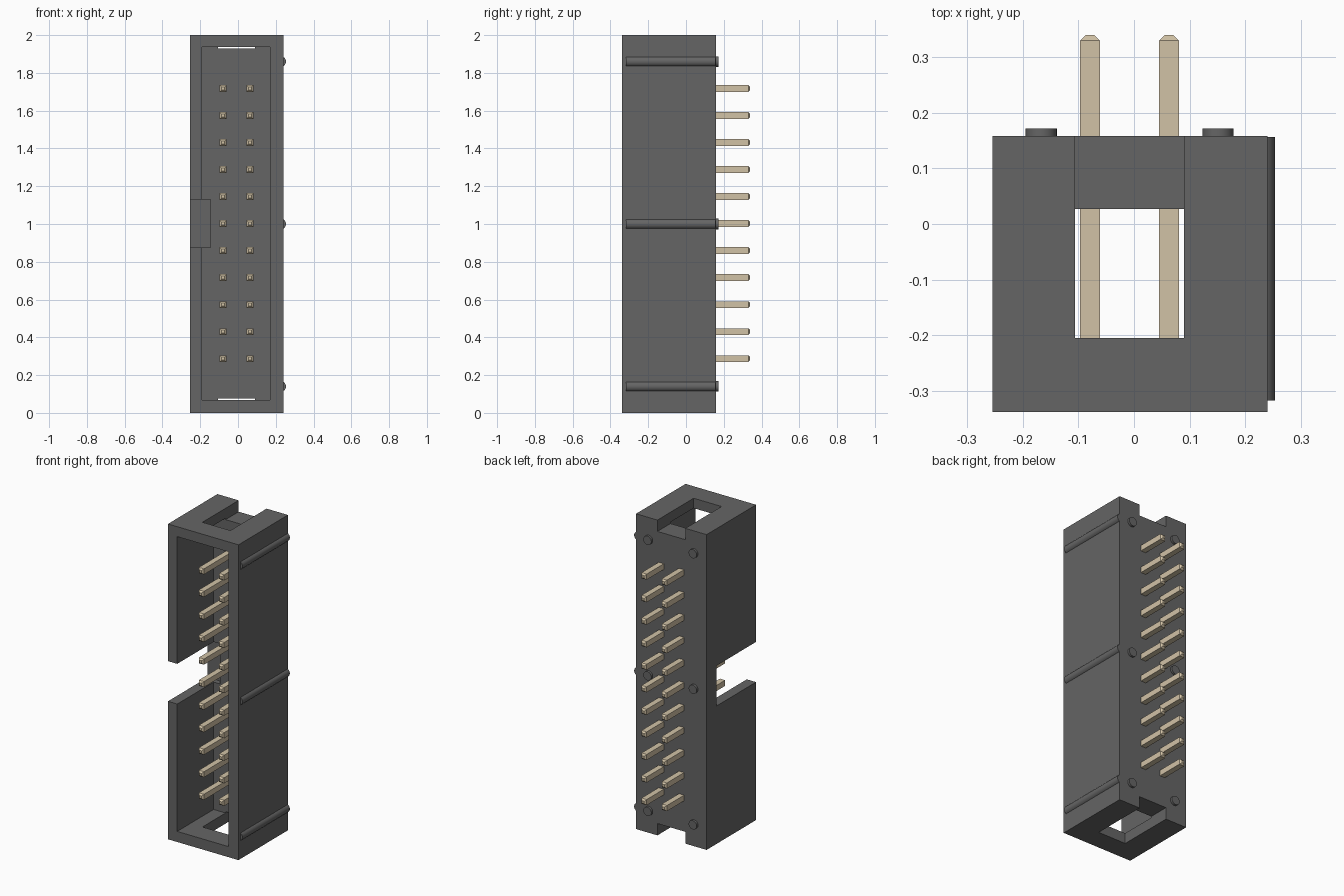
import bpy, bmesh, math
from mathutils import Matrix

if "Cube" in bpy.data.objects:
    bpy.data.objects.remove(bpy.data.objects["Cube"])


def material(name, rgb):
    m = bpy.data.materials.new(name)
    m.diffuse_color = (*rgb, 1)
    m.use_nodes = True
    m.node_tree.nodes["Principled BSDF"].inputs["Base Color"].default_value = m.diffuse_color
    return m


dark = material("dark_plastic", (0.13, 0.13, 0.13))
tan = material("plated_metal", (0.64, 0.54, 0.38))


def finish(name, bm, mat):
    bmesh.ops.recalc_face_normals(bm, faces=bm.faces)
    me = bpy.data.meshes.new(name)
    bm.to_mesh(me)
    bm.free()
    ob = bpy.data.objects.new(name, me)
    bpy.context.collection.objects.link(ob)
    me.materials.append(mat)
    return ob


def box(name, x, y, z, mat=dark):
    bm = bmesh.new()
    bmesh.ops.create_cube(bm, size=1)
    for v in bm.verts:
        v.co = [r[0] if c < 0 else r[1] for c, r in zip(v.co, (x, y, z))]
    return finish(name, bm, mat)


def rod(name, x, z, y0, y1, r=0.028):
    bm = bmesh.new()
    rot = Matrix.Translation((x, (y0 + y1) / 2, z)) @ Matrix.Rotation(math.pi / 2, 4, 'X')
    bmesh.ops.create_cone(bm, cap_ends=True, segments=32, radius1=r, radius2=r,
                          depth=y1 - y0, matrix=rot)
    ob = finish(name, bm, dark)
    bpy.ops.object.select_all(action='DESELECT')
    ob.select_set(True)
    bpy.context.view_layer.objects.active = ob
    bpy.ops.object.shade_smooth_by_angle(angle=math.radians(30))
    return ob


def pin(name, x, z):
    # square bar with a short taper at both ends
    bm = bmesh.new()
    rings = []
    for y, h in ((-0.264, 0.008), (-0.254, 0.018), (0.33, 0.018), (0.34, 0.008)):
        rings.append([bm.verts.new((x + a * h, y, z + b * h))
                      for a, b in ((-1, -1), (1, -1), (1, 1), (-1, 1))])
    for p, q in zip(rings, rings[1:]):
        for i in range(4):
            j = (i + 1) % 4
            bm.faces.new((p[i], p[j], q[j], q[i]))
    bm.faces.new(rings[0])
    bm.faces.new(rings[-1])
    return finish(name, bm, tan)


# Housing with open front, keyed side slot and end windows
housing = box("housing", (-0.255, 0.24), (-0.338, 0.158), (0, 2))
cutters = [
    box("cavity_cutter", (-0.19, 0.17), (-0.5, 0.027), (0.067, 1.937)),
    box("key_slot_cutter", (-0.4, -0.145), (-0.6, 0.06), (0.875, 1.13)),
    box("top_window_cutter", (-0.106, 0.09), (-0.205, 0.3), (1.928, 2.2)),
    box("bottom_window_cutter", (-0.106, 0.09), (-0.205, 0.3), (-0.2, 0.075)),
]
for c in cutters:
    c.hide_render = True
    mod = housing.modifiers.new(c.name, 'BOOLEAN')
    mod.operation = 'DIFFERENCE'
    mod.solver = 'EXACT'
    mod.object = c
    bpy.ops.object.select_all(action='DESELECT')
    bpy.context.view_layer.objects.active = housing
    housing.select_set(True)
    bpy.ops.object.modifier_apply(modifier=mod.name)
for c in cutters:
    bpy.data.objects.remove(c)

# Side ribs and rear standoff pegs
for i, z in enumerate((0.14, 1.0, 1.86)):
    rod(f"side_rib_{i}", 0.226, z, -0.318, 0.157)
    for side, x in (("left", -0.167), ("right", 0.151)):
        rod(f"standoff_{side}_{i}", x, z, 0.1, 0.172)

# Two columns of eleven contact pins
for side, x in (("left", -0.079), ("right", 0.063)):
    for i in range(11):
        pin(f"pin_{side}_{i}", x, 0.287 + 0.143 * i)
